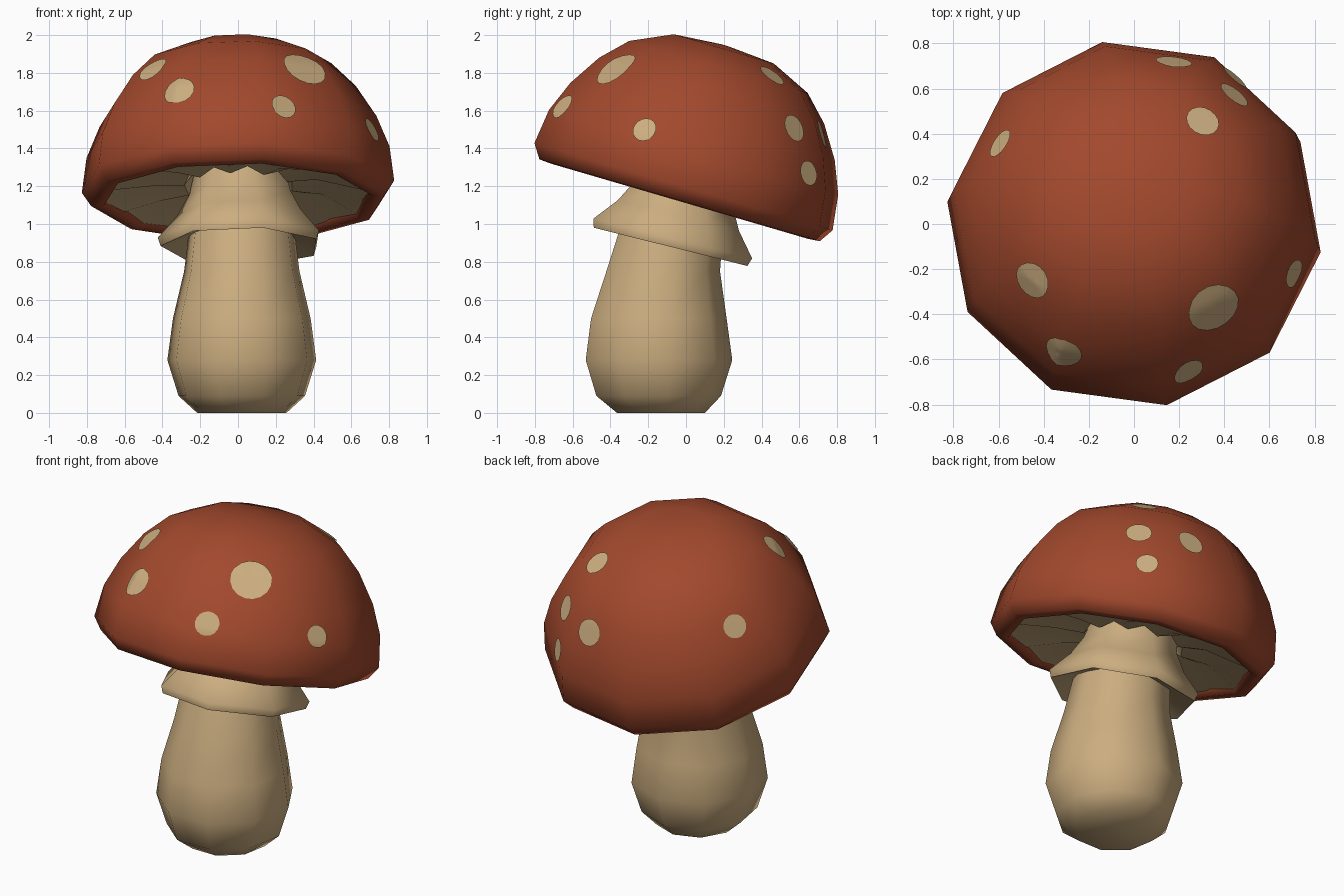
import bpy, bmesh
from math import cos, sin, pi, radians
from mathutils import Matrix, Vector
from mathutils.bvhtree import BVHTree

if "Cube" in bpy.data.objects:
    bpy.data.objects.remove(bpy.data.objects["Cube"])


def material(name, colour):
    mat = bpy.data.materials.new(name)
    mat.use_nodes = True
    mat.diffuse_color = (*colour, 1)
    mat.node_tree.nodes["Principled BSDF"].inputs["Base Color"].default_value = (*colour, 1)
    return mat


RED = material("rust_red", (0.36, 0.066, 0.026))
CREAM = material("cream_beige", (0.6, 0.42, 0.215))


def finish(name, bm, mat, angle=85):
    mesh = bpy.data.meshes.new(name)
    bm.to_mesh(mesh)
    bm.free()
    mesh.materials.append(mat)
    obj = bpy.data.objects.new(name, mesh)
    bpy.context.collection.objects.link(obj)
    bpy.ops.object.select_all(action="DESELECT")
    obj.select_set(True)
    bpy.context.view_layer.objects.active = obj
    bpy.ops.object.shade_smooth_by_angle(angle=radians(angle))


def loft(rings, sides, phase, frame, cap_start=False, cap_end=False, ripple=0):
    """Join rings of (radius, height, y shift); ripple alternates the height of inner rings."""
    bm = bmesh.new()
    loops = []
    for k, (r, h, cy) in enumerate(rings):
        wave = ripple if 0 < k < len(rings) - 1 else 0
        loop = []
        for i in range(sides):
            a = radians(phase) + 2 * pi * i / sides
            p = Vector((r * cos(a), cy + r * sin(a), h + wave * (-1) ** i))
            loop.append(bm.verts.new(frame @ p))
        loops.append(loop)
    for lo, hi in zip(loops, loops[1:]):
        for i in range(sides):
            j = (i + 1) % sides
            bm.faces.new((lo[i], lo[j], hi[j], hi[i]))
    if cap_start:
        bm.faces.new(loops[0][::-1])
    if cap_end:
        bm.faces.new(loops[-1])
    return bm


def tilted(x, y, z, degrees):
    return Matrix.Translation((x, y, z)) @ Matrix.Rotation(radians(-degrees), 4, "X")


# Stem: bulbous, leaning back slightly towards the top
stem = [(0.24, 0, -0.14), (0.34, 0.09, -0.155), (0.4, 0.28, -0.155), (0.37, 0.5, -0.155),
        (0.31, 0.75, -0.13), (0.285, 0.95, -0.09), (0.24, 1.15, -0.04)]
finish("stem", loft(stem, 9, 10, Matrix.Translation((0.02, 0, 0)), True, True), CREAM)

# Skirt: flared collar running up into the neck
skirt = [(0.27, 0.06, 0), (0.43, 0, 0), (0.445, 0.045, 0), (0.34, 0.17, 0),
         (0.28, 0.28, 0), (0.25, 0.42, 0.02)]
finish("skirt", loft(skirt, 7, -75, tilted(0.02, -0.085, 0.88, 14)), CREAM)

# Cap: ten-sided dome with a narrow rolled lip
cap_frame = tilted(0, -0.03, 1.14, 16.3)
cap = [(0.7, 0.015, 0), (0.72, -0.02, 0), (0.785, -0.015, 0), (0.835, 0.06, 0), (0.81, 0.25, 0),
       (0.74, 0.42, 0), (0.63, 0.59, 0), (0.5, 0.72, 0), (0.28, 0.82, 0), (0.02, 0.84, 0)]
cap_bm = loft(cap, 10, 28, cap_frame, cap_end=True)
tree = BVHTree.FromBMesh(cap_bm)
finish("cap", cap_bm, RED)

# Gills: rippled underside that meets the neck
gills = [(0.22, 0.16, 0), (0.29, 0.07, 0), (0.46, 0.06, 0), (0.725, 0.0, 0)]
finish("gills", loft(gills, 20, 28, cap_frame, ripple=0.02), CREAM, 40)


# Spots: thin discs laid over the dome
def add_spot(number, centre, radius):
    middle = cap_frame @ Vector((0, 0, 0.2))
    out = (Vector(centre) - middle).normalized()
    side = out.cross(Vector((0, 0, 1))).normalized()
    up = out.cross(side)

    def on_cap(offset):
        hit = tree.ray_cast(middle + out * 2 + offset, -out)[0]
        return hit + out * 0.008

    bm = bmesh.new()
    hub = bm.verts.new(on_cap(Vector()))
    count = 16
    loops = []
    for k in (1, 2, 3, 4):
        loop = []
        for i in range(count):
            a = 2 * pi * i / count
            loop.append(bm.verts.new(on_cap((side * cos(a) + up * sin(a)) * radius * k / 4)))
        loops.append(loop)
    for i in range(count):
        j = (i + 1) % count
        bm.faces.new((hub, loops[0][i], loops[0][j]))
        for lo, hi in zip(loops, loops[1:]):
            bm.faces.new((lo[i], hi[i], hi[j], lo[j]))
    finish(f"spot_{number}", bm, CREAM)


spots = [((-0.45, -0.25, 1.82), 0.085), ((-0.31, -0.56, 1.7), 0.085),
         ((0.35, -0.37, 1.82), 0.12), ((0.24, -0.65, 1.62), 0.07),
         ((0.71, -0.22, 1.5), 0.065), ((-0.58, 0.35, 1.58), 0.07),
         ((0.3, 0.45, 1.78), 0.075), ((0.45, 0.58, 1.51), 0.075),
         ((0.44, 0.64, 1.27), 0.065), ((0.18, 0.73, 1.48), 0.08)]
for n, (centre, radius) in enumerate(spots, 1):
    add_spot(n, centre, radius)
